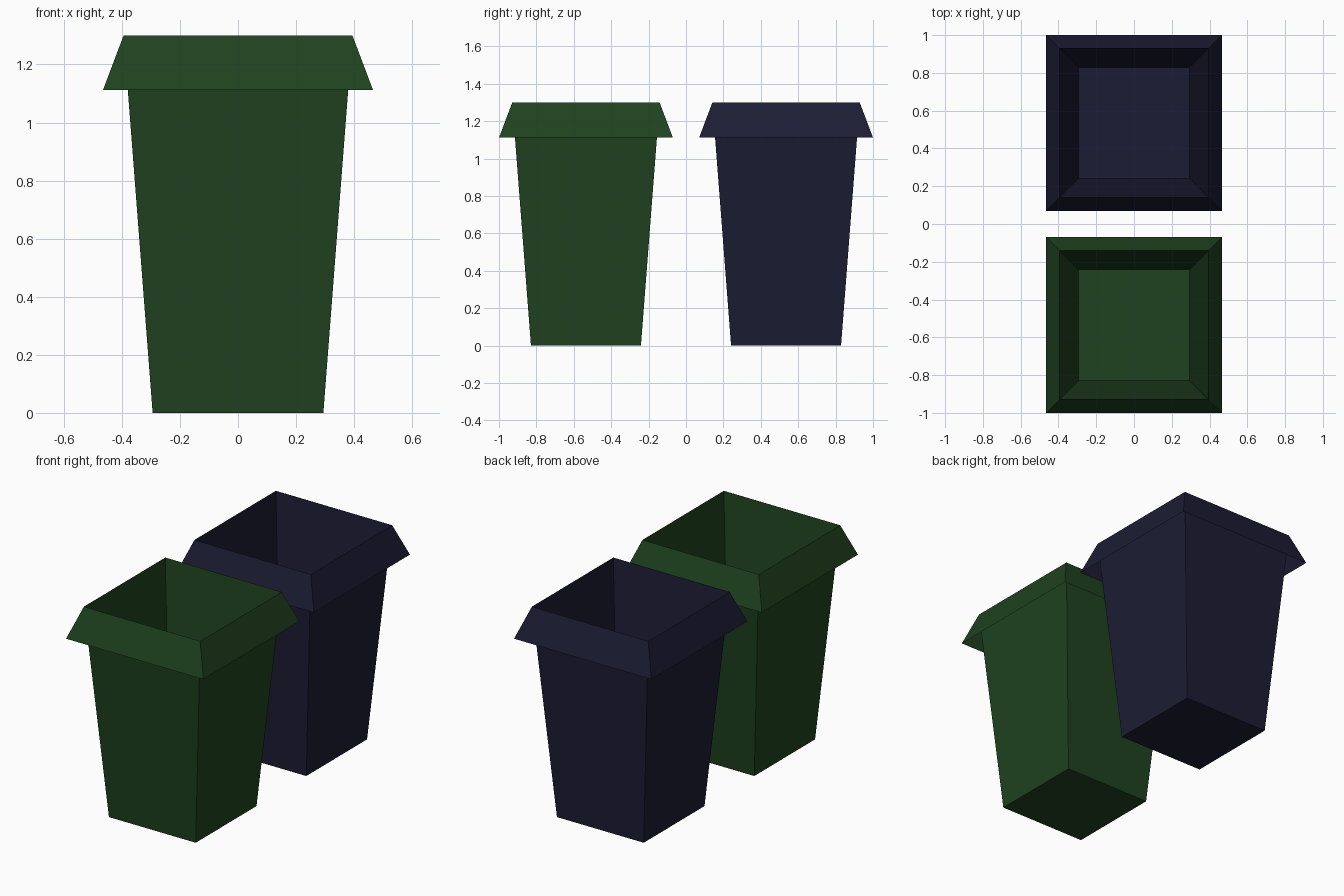
import bpy, bmesh

if "Cube" in bpy.data.objects:
    bpy.data.objects.remove(bpy.data.objects["Cube"])


def material(name, color):
    mat = bpy.data.materials.new(name)
    mat.diffuse_color = (*color, 1)
    mat.use_nodes = True
    mat.node_tree.nodes["Principled BSDF"].inputs["Base Color"].default_value = mat.diffuse_color
    return mat


def square_ring(bm, half, z):
    return [bm.verts.new((sx * half, sy * half, z))
            for sx, sy in ((-1, -1), (1, -1), (1, 1), (-1, 1))]


def open_bin(name, y, mat):
    bm = bmesh.new()
    # Base, top edge and outer hem of the folded-over rim
    rings = [square_ring(bm, half, z)
             for half, z in ((0.294, 0), (0.394, 1.30), (0.465, 1.112))]
    # Floor, with tapered walls and the rim flap joined ring to ring
    bm.faces.new(rings[0][::-1])
    for low, high in zip(rings, rings[1:]):
        for i in range(4):
            j = (i + 1) % 4
            bm.faces.new((low[i], low[j], high[j], high[i]))
    # Rim faces point outwards
    bm.faces.ensure_lookup_table()
    bmesh.ops.reverse_faces(bm, faces=bm.faces[5:])
    mesh = bpy.data.meshes.new(name)
    bm.to_mesh(mesh)
    bm.free()
    mesh.materials.append(mat)
    obj = bpy.data.objects.new(name, mesh)
    obj.location.y = y
    bpy.context.collection.objects.link(obj)


# Two matching bins, one behind the other
open_bin("green_bin", -0.535, material("dark_green", (0.014, 0.055, 0.014)))
open_bin("navy_bin", 0.535, material("dark_navy", (0.012, 0.012, 0.035)))
